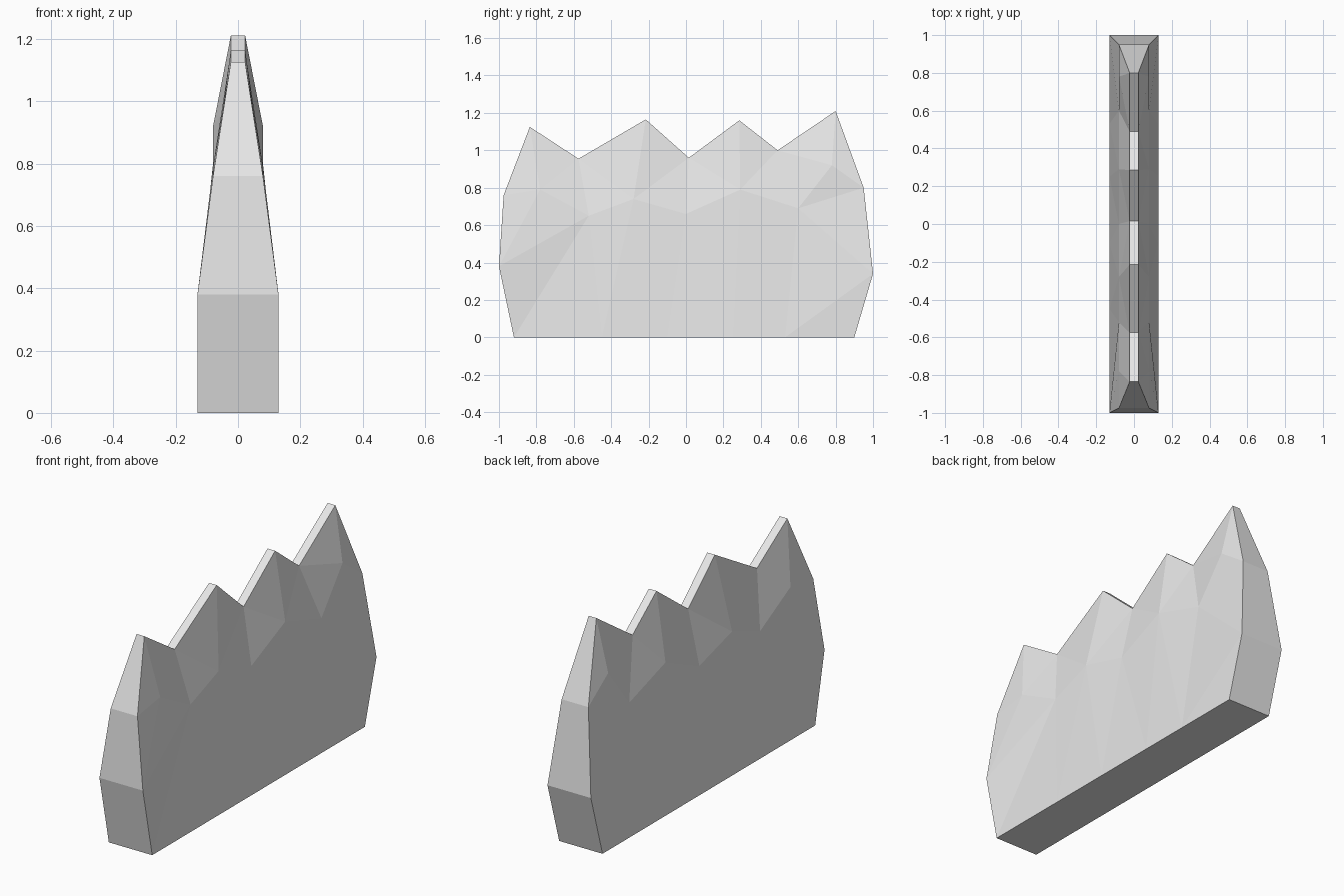
import bpy
import bmesh

cube = bpy.data.objects.get("Cube")
if cube:
    bpy.data.objects.remove(cube, do_unlink=True)

BASE, MID, TOP = 0.13, 0.08, 0.023  # half thickness at each level

# Profile points as (y, z)
crest = [(-0.835, 1.125), (-0.575, 0.955), (-0.215, 1.165), (0.015, 0.96),
         (0.285, 1.16), (0.49, 1.0), (0.8, 1.21)]
shoulder = [(-0.78, 0.79), (-0.52, 0.65), (-0.28, 0.74), (0.0, 0.66),
            (0.29, 0.79), (0.6, 0.69), (0.78, 0.92)]
foot = [(y, 0) for y in (-0.92, -0.45, -0.1, 0.25, 0.53, 0.9)]
front_low, front_high = (-1, 0.38), (-0.975, 0.76)
back_low, back_high = (1, 0.34), (0.95, 0.8)

bm = bmesh.new()


def add_side(s):
    """Build one faceted side and return its outline loop."""
    def row(points, width):
        return [bm.verts.new((s * width, y, z)) for y, z in points]

    c, m, f = row(crest, TOP), row(shoulder, MID), row(foot, BASE)
    fl, bl = row([front_low, back_low], BASE)
    fh, bh = row([front_high, back_high], MID)

    # Facets between crest and shoulders, split from valley to peak shoulder
    for i in range(6):
        if i % 2:
            tris = [(c[i], c[i + 1], m[i + 1]), (c[i], m[i + 1], m[i])]
        else:
            tris = [(c[i], c[i + 1], m[i]), (c[i + 1], m[i + 1], m[i])]
        for t in tris:
            bm.faces.new(t)

    # Lower wall from shoulders to foot
    for i in range(4):
        bm.faces.new((f[i], f[i + 1], m[i + 1]))
        bm.faces.new((f[i + 1], m[i + 2], m[i + 1]))

    # Front and back corners
    for t in [(fl, fh, m[0]), (fl, m[0], m[1]), (fl, m[1], f[0]), (fh, c[0], m[0]),
              (bl, bh, m[5]), (bl, m[5], f[4]), (bl, f[4], f[5]),
              (bh, m[6], m[5]), (bh, c[6], m[6])]:
        bm.faces.new(t)
    return f + [bl, bh] + c[::-1] + [fh, fl]


left, right = add_side(1), add_side(-1)

# Strip around the outline joins both sides
for i in range(len(left)):
    bm.faces.new((left[i - 1], left[i], right[i], right[i - 1]))
bmesh.ops.recalc_face_normals(bm, faces=bm.faces[:])

mesh = bpy.data.meshes.new("rock_ridge")
bm.to_mesh(mesh)
bm.free()
ridge = bpy.data.objects.new("rock_ridge", mesh)
bpy.context.collection.objects.link(ridge)

# Stone colour
stone = bpy.data.materials.new("pale_grey_stone")
stone.use_nodes = True
colour = (0.8, 0.8, 0.8, 1)
stone.diffuse_color = colour
stone.node_tree.nodes["Principled BSDF"].inputs["Base Color"].default_value = colour
mesh.materials.append(stone)
